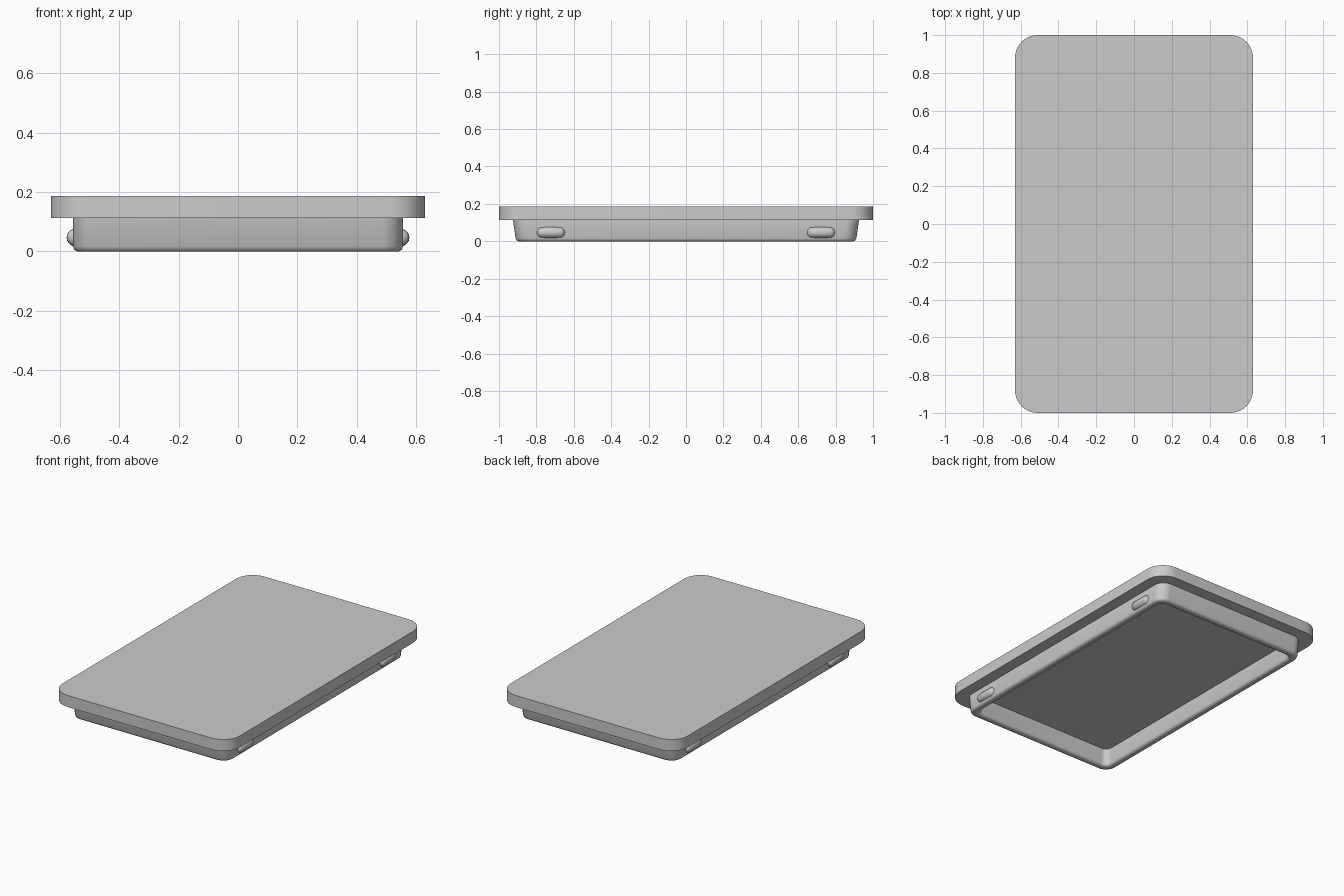
import bpy, bmesh, math
from mathutils import Matrix

cube = bpy.data.objects.get("Cube")
if cube:
    bpy.data.objects.remove(cube, do_unlink=True)

grey = bpy.data.materials.new("plain grey")
grey.use_nodes = True
GREY = (0.6, 0.6, 0.6, 1)
grey.diffuse_color = GREY
grey.node_tree.nodes["Principled BSDF"].inputs["Base Color"].default_value = GREY


def finish(name, bm, angle=35):
    bmesh.ops.recalc_face_normals(bm, faces=bm.faces)
    mesh = bpy.data.meshes.new(name)
    bm.to_mesh(mesh)
    bm.free()
    mesh.materials.append(grey)
    obj = bpy.data.objects.new(name, mesh)
    bpy.context.collection.objects.link(obj)
    bpy.ops.object.select_all(action="DESELECT")
    obj.select_set(True)
    bpy.context.view_layer.objects.active = obj
    bpy.ops.object.shade_smooth_by_angle(angle=math.radians(angle))
    return obj


def rounded_ring(bm, hx, hy, r, z, steps=10):
    """Loop of vertices around a rounded rectangle."""
    ring = []
    for q, (sx, sy) in enumerate([(1, 1), (-1, 1), (-1, -1), (1, -1)]):
        for i in range(steps + 1):
            a = (q + i / steps) * math.pi / 2
            ring.append(bm.verts.new((sx * (hx - r) + r * math.cos(a),
                                      sy * (hy - r) + r * math.sin(a), z)))
    return ring


def loft(bm, sections):
    rings = [rounded_ring(bm, *s) for s in sections]
    for a, b in zip(rings, rings[1:]):
        for i in range(len(a)):
            j = (i + 1) % len(a)
            bm.faces.new((a[i], a[j], b[j], b[i]))
    return rings


# Flat lid plate with rounded corners
bm = bmesh.new()
rings = loft(bm, [(0.63, 1.0, 0.12, 0.113), (0.63, 1.0, 0.12, 0.187)])
for ring in rings:
    bm.faces.new(ring)
finish("lid_plate", bm)

# Hollow rim below the plate: ends taper inwards, lip is rounded
bm = bmesh.new()
loft(bm, [
    (0.555, 0.925, 0.07, 0.113),
    (0.555, 0.911, 0.07, 0.016),
    (0.551, 0.906, 0.066, 0.005),
    (0.541, 0.896, 0.058, 0.0),
    (0.521, 0.876, 0.05, 0.0),
    (0.511, 0.866, 0.045, 0.005),
    (0.507, 0.862, 0.042, 0.016),
    (0.505, 0.855, 0.04, 0.113),
])
finish("lower_rim", bm, 50)

# Capsule-shaped snap bumps, two on each long side
R, HALF = 0.03, 0.045
for side, sx in (("left", 1), ("right", -1)):
    for end, sy in (("front", -1), ("back", 1)):
        bm = bmesh.new()
        bmesh.ops.create_uvsphere(bm, u_segments=20, v_segments=12, radius=R,
                                  matrix=Matrix.Rotation(math.pi / 2, 4, "X"))
        for v in bm.verts:  # stretch the sphere into a capsule
            if abs(v.co.y) > 1e-5:
                v.co.y += math.copysign(HALF, v.co.y)
        bump = finish(f"snap_bump_{end}_{side}", bm, 60)
        bump.location = (sx * 0.547, sy * 0.722, 0.047)
